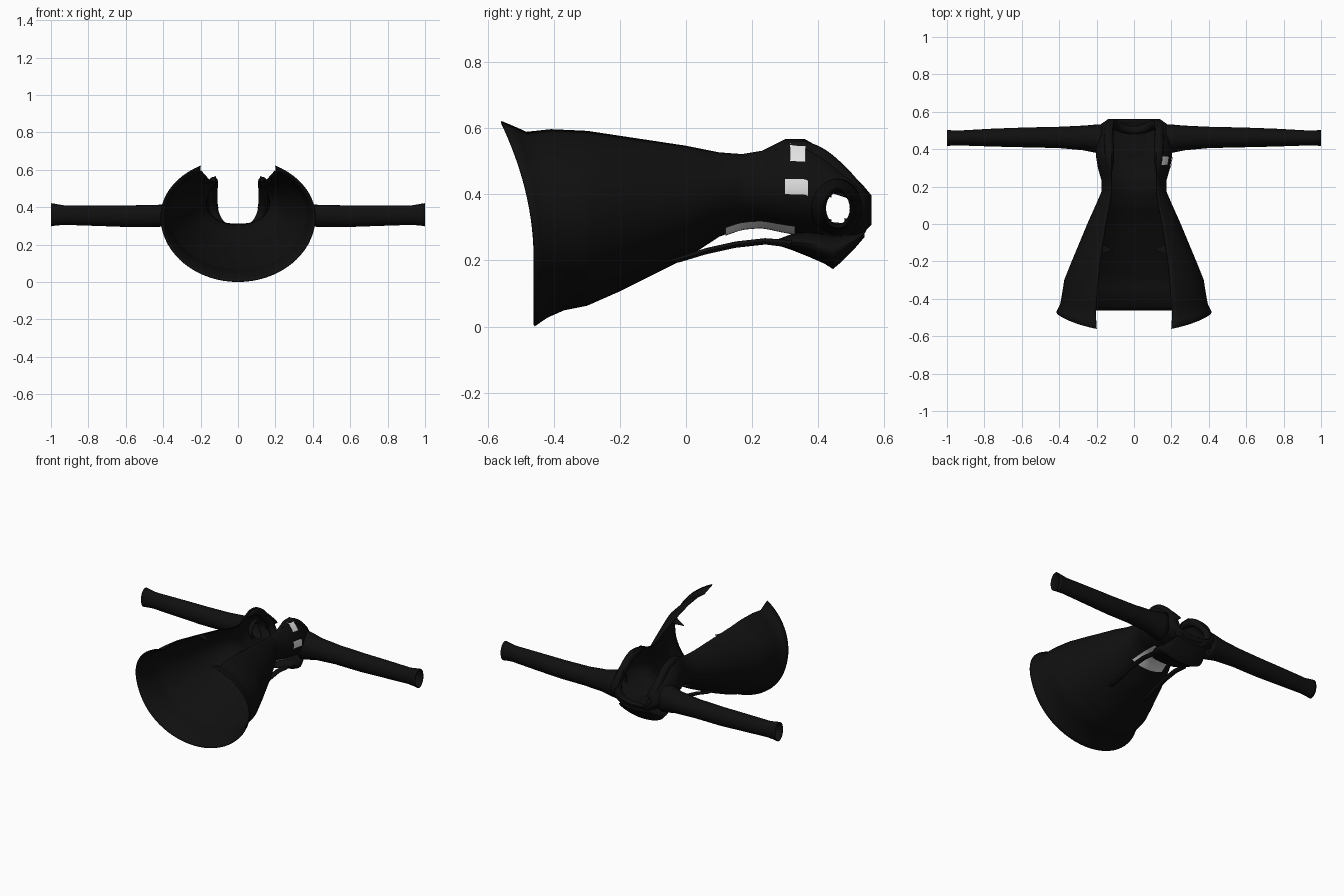
import bpy, bmesh, math
from mathutils import Vector

if "Cube" in bpy.data.objects:
    bpy.data.objects.remove(bpy.data.objects["Cube"])


def material(name, c):
    m = bpy.data.materials.new(name)
    m.diffuse_color = (c, c, c, 1)
    m.use_nodes = True
    m.node_tree.nodes["Principled BSDF"].inputs["Base Color"].default_value = m.diffuse_color
    return m


BLACK = material("black_cloth", 0.005)
PALE = material("pale_print", 0.75)


def make(name, verts, faces, mat=BLACK, thick=0.0):
    me = bpy.data.meshes.new(name)
    me.from_pydata([tuple(v) for v in verts], [], faces)
    ob = bpy.data.objects.new(name, me)
    bpy.context.collection.objects.link(ob)
    me.materials.append(mat)
    bm = bmesh.new()
    bm.from_mesh(me)
    bmesh.ops.recalc_face_normals(bm, faces=bm.faces)
    bm.to_mesh(me)
    bm.free()
    bpy.ops.object.select_all(action='DESELECT')
    bpy.context.view_layer.objects.active = ob
    ob.select_set(True)
    bpy.ops.object.shade_smooth_by_angle(angle=math.radians(40))
    if thick:
        s = ob.modifiers.new("cloth", 'SOLIDIFY')
        s.thickness = thick
        s.offset = 0
    return ob


def grid_faces(rows, cols, wrap=False):
    n = cols if wrap else cols - 1
    return [(r * cols + c, r * cols + (c + 1) % cols,
             (r + 1) * cols + (c + 1) % cols, (r + 1) * cols + c)
            for r in range(rows - 1) for c in range(n)]


# Coat sections: y, half width, widest z, back z, front z, front edge x
SECT = [
    (-.46, .412, .35, .003, .62, .20), (-.42, .392, .35, .03, .587, .205),
    (-.37, .382, .36, .052, .595, .20), (-.30, .37, .36, .066, .59, .19),
    (-.20, .33, .37, .11, .575, .18), (0, .247, .39, .21, .545, .15),
    (.10, .202, .41, .275, .525, .13), (.17, .172, .42, .30, .52, .12),
    (.23, .170, .42, .305, .53, .12), (.30, .19, .42, .29, .565, .12),
    (.36, .20, .42, .28, .565, .12), (.42, .20, .39, .272, .53, .12),
    (.50, .20, .37, .27, .46, .115), (.535, .17, .36, .285, .425, .11),
    (.56, .135, .355, .31, .395, .105)]


def section(y):
    for a, b in zip(SECT, SECT[1:]):
        if y <= b[0]:
            t = (y - a[0]) / (b[0] - a[0])
            return [p + (q - p) * t for p, q in zip(a, b)]
    return list(SECT[-1])


def edge_angle(y):
    s = section(y)
    return math.pi - math.asin(s[5] / s[1])


def surface(y, th, off=0.0):
    """Point on the coat; th is the angle from the middle of the back."""
    y0, w, zc, zb, zt, e = section(y)
    up = (zt - zc) / math.sqrt(1 - (e / w) ** 2)
    c = math.cos(th)
    x = (w + off) * math.sin(th)
    z = zc - ((zc - zb if c > 0 else up) + off) * c
    sweep = min(1, max(0, (-.30 - y) / .16))
    return Vector((x, y - .1 * sweep * (max(0, z - .2) / .42) ** 2, z))


# Coat body, open down the front, with armholes
ys = []
for a, b in zip(SECT, SECT[1:]):
    n = max(1, round((b[0] - a[0]) / .02))
    ys += [a[0] + (b[0] - a[0]) * i / n for i in range(n)]
ys.append(SECT[-1][0])
COLS = 57
verts = [surface(y, edge_angle(y) * (2 * i / (COLS - 1) - 1))
         for y in ys for i in range(COLS)]
faces = []
for f in grid_faces(len(ys), COLS):
    c = sum((verts[i] for i in f), Vector()) / 4
    if abs(c.x) < .1 or math.hypot(c.y - .458, c.z - .357) > .045:
        faces.append(f)
make("coat_body", verts, faces, BLACK, .006)


# Printed plates that follow the coat surface
def patch(name, y0, y1, a0, a1, n=10):
    v = [surface(y0 + (y1 - y0) * i / n,
                 math.radians(a0 + (a1 - a0) * j / n), .007)
         for i in range(n + 1) for j in range(n + 1)]
    make(name, v, grid_faces(n + 1, n + 1), PALE)


patch("back_print", .12, .33, -35, 35)
patch("upper_chest_patch", .315, .362, 115, 135)
patch("lower_chest_patch", .30, .37, 82, 98)


# Tube swept along points of (position, radius a, radius b)
def tube(name, rings, frame, n=20, caps=False, thick=0.0):
    v = []
    for p, ra, rb in rings:
        for k in range(n):
            a = 2 * math.pi * k / n
            v.append(Vector(p) + frame[0] * ra * math.cos(a) + frame[1] * rb * math.sin(a))
    f = grid_faces(len(rings), n, True)
    if caps:
        f += [tuple(range(n)), tuple(range((len(rings) - 1) * n, len(rings) * n))]
    return make(name, v, f, BLACK, thick)


X, Y, Z = Vector((1, 0, 0)), Vector((0, 1, 0)), Vector((0, 0, 1))
SLEEVE = [(.165, .455, .36, .075, .088), (.20, .456, .36, .074, .082),
          (.27, .460, .358, .064, .066), (.40, .463, .355, .055, .057),
          (.58, .463, .352, .051, .056), (.75, .462, .355, .046, .053),
          (.93, .460, .358, .038, .050), (.975, .460, .36, .039, .056),
          (1.0, .460, .36, .041, .060)]
for side, s in (("right", 1), ("left", -1)):
    # Sleeve
    tube(side + "_sleeve", [((s * x, y, z), a, b) for x, y, z, a, b in SLEEVE],
         (Y, Z), 24, thick=.004)
    # Strap hanging behind the back
    strap = [(.32, .25, .012), (.24, .258, .010), (.15, .248, .010),
             (.06, .228, .010), (-.02, .203, .009), (-.065, .194, .004)]
    tube(side + "_strap", [((s * (.12 + .03 * (.32 - y)), y, z), .018, r)
                           for y, z, r in strap], (X, Z), 10, True)
    # Small pointed closure tab on the front edge
    make(side + "_closure_tab",
         [(s * .18, -.10, .55), (s * .18, -.16, .56), (s * .108, -.14, .53),
          (s * .18, -.13, .53)],
         [(0, 1, 2), (0, 2, 3), (1, 3, 2), (0, 3, 1)])


# Rolled collar around the neck
path = [(.13, .27, .535), (.13, .33, .545), (.132, .40, .525), (.135, .46, .475),
        (.135, .51, .42), (.128, .535, .365), (.10, .53, .31), (.055, .51, .28),
        (0, .50, .272)]
path += [(-x, y, z) for x, y, z in path[-2::-1]]
cu = bpy.data.curves.new("collar", 'CURVE')
cu.dimensions = '3D'
sp = cu.splines.new('NURBS')
sp.points.add(len(path) - 1)
for i, (pt, p) in enumerate(zip(sp.points, path)):
    pt.co = (*p, 1)
    pt.radius = .4 if i in (0, len(path) - 1) else 1
sp.use_endpoint_u = True
sp.order_u = 3
cu.bevel_depth = .025
cu.bevel_resolution = 3
cu.use_fill_caps = True
cu.materials.append(BLACK)
collar = bpy.data.objects.new("rolled_collar", cu)
bpy.context.collection.objects.link(collar)

# Hood folded down behind the neck: y, half width, top z, bottom z
HOOD = [(.28, .09, .265, .245), (.32, .13, .28, .232), (.37, .15, .29, .212),
        (.42, .155, .285, .19), (.445, .15, .285, .174), (.47, .145, .285, .195),
        (.51, .13, .285, .235), (.54, .11, .295, .27)]
tube("folded_hood", [((0, y, (t + b) / 2), w, (t - b) / 2) for y, w, t, b in HOOD],
     (X, Z), 28, True)
